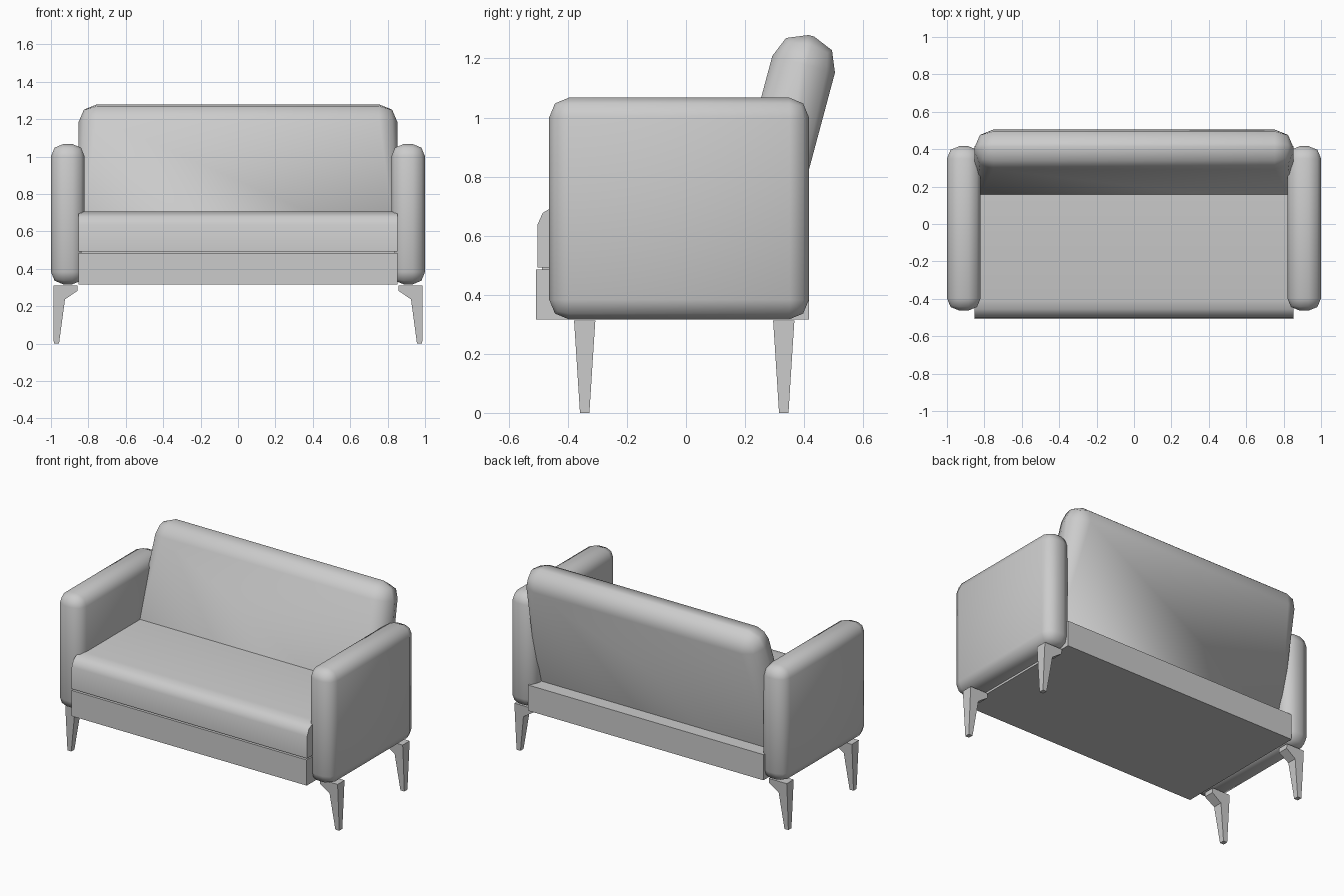
import bpy, bmesh, math
from mathutils import Matrix, Vector

if "Cube" in bpy.data.objects:
    bpy.data.objects.remove(bpy.data.objects["Cube"])


def finish(name, bm, smooth=None):
    bmesh.ops.recalc_face_normals(bm, faces=bm.faces)
    mesh = bpy.data.meshes.new(name)
    bm.to_mesh(mesh)
    bm.free()
    obj = bpy.data.objects.new(name, mesh)
    bpy.context.collection.objects.link(obj)
    if smooth:
        bpy.ops.object.select_all(action='DESELECT')
        obj.select_set(True)
        bpy.context.view_layer.objects.active = obj
        bpy.ops.object.shade_smooth_by_angle(angle=math.radians(smooth))
    return obj


def box_bm(lo, hi):
    lo, hi = Vector(lo), Vector(hi)
    bm = bmesh.new()
    bmesh.ops.create_cube(bm, size=1)
    bmesh.ops.scale(bm, vec=hi - lo, verts=bm.verts)
    bmesh.ops.translate(bm, vec=(lo + hi) / 2, verts=bm.verts)
    return bm


def bevel(bm, edges, width):
    bmesh.ops.bevel(bm, geom=edges, offset=width, segments=2, profile=0.5,
                    affect='EDGES', clamp_overlap=True)


# Base frame and the recessed strip between base and seat
finish("base_frame", box_bm((-.853, -.507, .317), (.853, .416, .485)))
finish("seat_gap_strip", box_bm((-.84, -.487, .48), (.84, .1, .5)))

# Seat cushion: side profile (y, z) with rounded front, extruded across
profile = [(-.503, .493), (-.503, .637), (-.485, .677), (-.455, .695),
           (-.41, .705), (.2, .705), (.2, .493)]
bm = bmesh.new()
face = bm.faces.new([bm.verts.new((-.853, y, z)) for y, z in profile])
ext = bmesh.ops.extrude_face_region(bm, geom=[face], use_keep_orig=True)
bmesh.ops.translate(bm, vec=(1.706, 0, 0),
                    verts=[g for g in ext["geom"] if isinstance(g, bmesh.types.BMVert)])
finish("seat_cushion", bm, 50)

# Backrest: rounded at the top, tapering to square corners at the bottom, leaning back
x, y0, y1, z0, z1 = .853, -.0305, .189, .5, 1.343
bm = box_bm((-x, y0, z0), (x, y1, z1))
bevel(bm, [e for e in bm.edges if max(v.co.z for v in e.verts) > z1 - .01], .1)
for v in bm.verts:
    if v.co.z < z0 + .001:
        v.co.x = math.copysign(x, v.co.x)
        v.co.y = y0 if v.co.y < (y0 + y1) / 2 else y1
bmesh.ops.remove_doubles(bm, verts=bm.verts, dist=.0005)
bmesh.ops.transform(bm, matrix=Matrix.Rotation(math.radians(-15), 4, 'X'), verts=bm.verts)
finish("backrest", bm, 50)

# Arms
for side, sx in (("left", -1), ("right", 1)):
    xs = sorted((sx * .82, sx))
    bm = box_bm((xs[0], -.463, .317), (xs[1], .416, 1.067))
    bevel(bm, bm.edges[:], .066)
    finish(side + "_arm", bm, 50)

# Legs: bracket and tapered shank, rows of (outer x, inner x, z, half depth)
rows = [(.987, .858, .312, .036), (.987, .858, .282, .034),
        (.987, .925, .237, .031), (.985, .957, 0, .016)]
for side, sx in (("left", -1), ("right", 1)):
    for end, cy in (("front", -.343), ("rear", .331)):
        bm = bmesh.new()
        rings = [[bm.verts.new((sx * a, cy + b, z)) for a, b in
                  ((xo, -d), (xi, -d), (xi, d), (xo, d))] for xo, xi, z, d in rows]
        for r, s in zip(rings, rings[1:]):
            for i in range(4):
                j = (i + 1) % 4
                bm.faces.new((r[i], r[j], s[j], s[i]))
        bm.faces.new(rings[0])
        bm.faces.new(rings[-1])
        finish(f"{end}_{side}_leg", bm)
